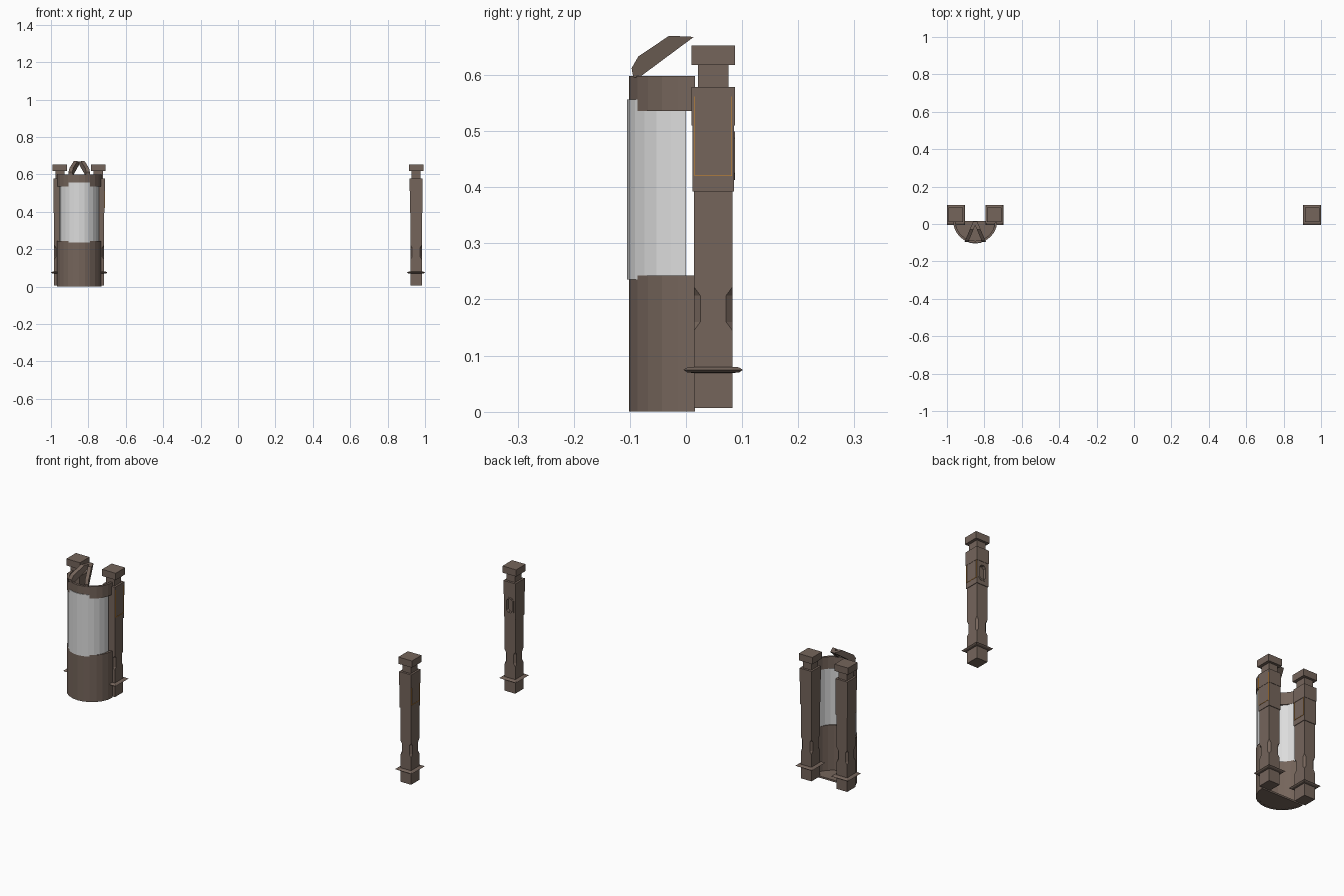
import bpy, bmesh, math

if "Cube" in bpy.data.objects:
    bpy.data.objects.remove(bpy.data.objects["Cube"])

def material(name, rgb):
    m = bpy.data.materials.new(name)
    m.diffuse_color = (*rgb, 1)
    m.use_nodes = True
    m.node_tree.nodes["Principled BSDF"].inputs["Base Color"].default_value = m.diffuse_color
    return m

BROWN = material("weathered brown", (0.178, 0.130, 0.105))
PALE = material("pale glass", (0.72, 0.72, 0.72))
ORANGE = material("orange trim", (0.75, 0.28, 0.02))

def finish(name, bm, mat):
    bmesh.ops.remove_doubles(bm, verts=bm.verts, dist=1e-6)
    bmesh.ops.recalc_face_normals(bm, faces=bm.faces)
    me = bpy.data.meshes.new(name)
    bm.to_mesh(me)
    bm.free()
    me.materials.append(mat)
    ob = bpy.data.objects.new(name, me)
    bpy.context.collection.objects.link(ob)
    return ob

def section(half, cut, z, cx, cy, sx_scale):
    """Near-square section with its corners cut by 'cut'."""
    pts = []
    for sx, sy, flip in ((1, 1, 0), (-1, 1, 1), (-1, -1, 0), (1, -1, 1)):
        a = (sx * half, sy * (half - cut))
        b = (sx * (half - cut), sy * half)
        pts += [b, a] if flip else [a, b]
    return [(cx + x * sx_scale, cy + y, z) for x, y in pts]

def loft(name, levels, cx, cy, sx_scale, mat):
    bm = bmesh.new()
    rings = [[bm.verts.new(p) for p in section(h, c, z, cx, cy, sx_scale)] for z, h, c in levels]
    for a, b in zip(rings, rings[1:]):
        for i in range(8):
            j = (i + 1) % 8
            bm.faces.new((a[i], a[j], b[j], b[i]))
    bm.faces.new(rings[0][::-1])
    bm.faces.new(rings[-1])
    return finish(name, bm, mat)

def prism(name, pts, move, mat):
    """Extrude a flat outline along a vector."""
    bm = bmesh.new()
    f = bm.faces.new([bm.verts.new(p) for p in pts])
    r = bmesh.ops.extrude_face_region(bm, geom=[f])
    bmesh.ops.translate(bm, vec=move, verts=[g for g in r["geom"] if isinstance(g, bmesh.types.BMVert)])
    return finish(name, bm, mat)

CX, SEG = -0.849, 12
def arc(r, cy, z):
    return [(CX + r * math.cos(math.pi * (1 + i / SEG)),
             cy + r * math.sin(math.pi * (1 + i / SEG)), z) for i in range(SEG + 1)]

def half_tube(name, ro, ri, cy, z0, z1, mat):
    prism(name, arc(ro, cy, z0) + arc(ri, cy, z0)[::-1], (0, 0, z1 - z0), mat)

# Half-round housing: base wall, floor, pale window, top band
half_tube("housing_base", 0.118, 0.106, 0.016, 0, 0.243, BROWN)
prism("housing_floor", arc(0.117, 0.016, 0.0005), (0, 0, 0.009), BROWN)
half_tube("window", 0.105, 0.101, 0.0, 0.236, 0.556, PALE)
half_tube("housing_top_band", 0.118, 0.106, 0.016, 0.536, 0.598, BROWN)

# Pair of prongs spreading forwards and down from a shared tip
side = [(-0.094, 0.596), (-0.097, 0.612), (-0.085, 0.633), (-0.03, 0.670),
        (0.014, 0.668), (-0.083, 0.596)]
for s, name in ((-1, "prong_left"), (1, "prong_right")):
    outline = [(CX + s * (0.42 * (0.016 - y) - 0.010), y, z) for y, z in side]
    prism(name, outline, (s * 0.020, 0, 0), BROWN)

# Posts: shaft with corner-cut waist, stepped head, neck, cap and collar
PY = 0.0485
SHAFT = [(0.007, 0.034, 0), (0.145, 0.034, 0), (0.160, 0.034, 0.011),
         (0.207, 0.034, 0.011), (0.222, 0.034, 0), (0.392, 0.034, 0),
         (0.392, 0.037, 0), (0.510, 0.037, 0), (0.510, 0.0385, 0),
         (0.579, 0.0385, 0), (0.579, 0.027, 0), (0.620, 0.027, 0)]
CAP = [(0.618, 0.039, 0), (0.653, 0.039, 0)]
COLLAR = [(0.069, 0.036, 0), (0.070, 0.046, 0), (0.0745, 0.053, 0),
          (0.079, 0.046, 0), (0.080, 0.036, 0)]
RX = 0.952
for name, x in (("left_post", -0.952), ("inner_post", -0.747), ("right_post", RX)):
    loft(name, SHAFT, x, PY, 0.90, BROWN)
    loft(name + "_cap", CAP, x, PY, 1.0, BROWN)
    loft(name + "_collar", COLLAR, x, PY, 0.91, BROWN)
    # Hairline orange trim on the right side of the head
    for k, (y0, y1, z0, z1) in enumerate(((0.0150, 0.0162, 0.42, 0.562),
                                          (0.0812, 0.0824, 0.42, 0.562),
                                          (0.0162, 0.0812, 0.42, 0.4212))):
        face = x + 0.0333
        prism(f"{name}_trim_{k + 1}", [(face - 0.002, y0, z0), (face - 0.002, y1, z0),
              (face - 0.002, y1, z1), (face - 0.002, y0, z1)], (0.0036, 0, 0), ORANGE)

# Sunken octagonal latch on the back of the right post
def octagon(w, h, c, y):
    return [(RX + x, y, 0.456 + z) for x, z in
            ((w, h - c), (w - c, h), (c - w, h), (-w, h - c),
             (-w, c - h), (c - w, -h), (w - c, -h), (w, c - h))]

cutter = prism("latch_cutter", octagon(0.017, 0.035, 0.010, 0.070), (0, 0.03, 0), BROWN)
cutter.hide_render = True
cutter.hide_viewport = True
cut = bpy.data.objects["right_post"].modifiers.new("latch recess", "BOOLEAN")
cut.operation, cut.object, cut.solver = "DIFFERENCE", cutter, "EXACT"

bm = bmesh.new()
loops = [[bm.verts.new(p) for p in octagon(*a)] for a in
         ((0.024, 0.043, 0.012, 0.083), (0.024, 0.043, 0.012, 0.0872),
          (0.017, 0.035, 0.010, 0.0872), (0.017, 0.035, 0.010, 0.083))]
for k in range(4):
    a, b = loops[k], loops[(k + 1) % 4]
    for i in range(8):
        j = (i + 1) % 8
        bm.faces.new((a[i], a[j], b[j], b[i]))
finish("latch_frame", bm, BROWN)
